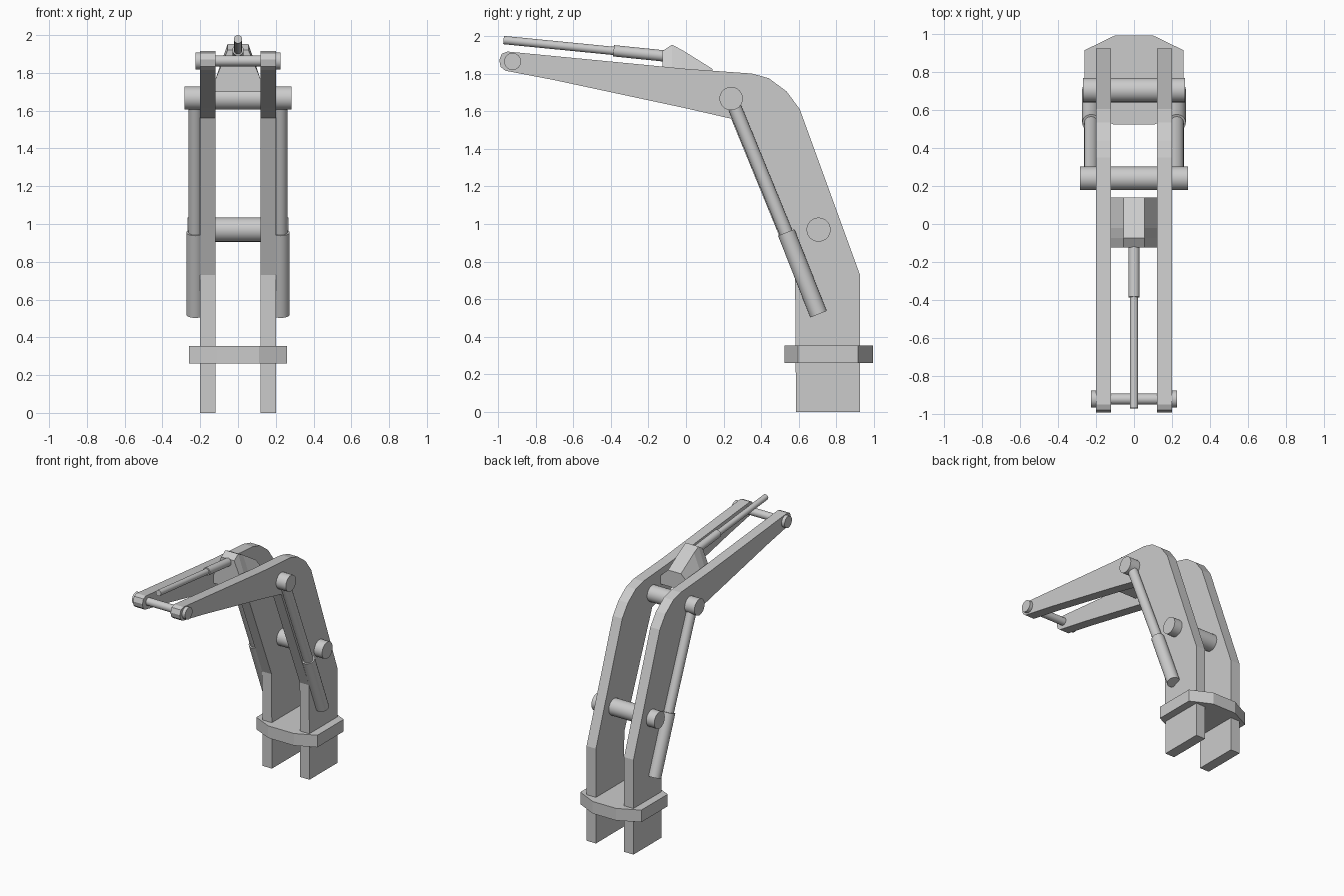
import bpy, bmesh
from mathutils import Vector

if "Cube" in bpy.data.objects:
    bpy.data.objects.remove(bpy.data.objects["Cube"])


def make_object(name, bm, mirror=False, smooth=False):
    bmesh.ops.recalc_face_normals(bm, faces=bm.faces)
    mesh = bpy.data.meshes.new(name)
    bm.to_mesh(mesh)
    bm.free()
    ob = bpy.data.objects.new(name, mesh)
    bpy.context.collection.objects.link(ob)
    if mirror:
        ob.modifiers.new("Mirror", 'MIRROR').use_mirror_merge = False
    if smooth:
        bpy.ops.object.select_all(action='DESELECT')
        ob.select_set(True)
        bpy.context.view_layer.objects.active = ob
        bpy.ops.object.shade_smooth_by_angle()
    return ob


def extrude_profile(name, points, offset, mirror=False):
    """Turn a closed outline into a slab."""
    bm = bmesh.new()
    face = bm.faces.new([bm.verts.new(p) for p in points])
    ext = bmesh.ops.extrude_face_region(bm, geom=[face], use_keep_orig=True)
    verts = [v for v in ext["geom"] if isinstance(v, bmesh.types.BMVert)]
    bmesh.ops.translate(bm, verts=verts, vec=offset)
    return make_object(name, bm, mirror)


def rod(name, a, b, radius, mirror=False):
    """Cylinder between two points."""
    a, b = Vector(a), Vector(b)
    bm = bmesh.new()
    bmesh.ops.create_cone(bm, cap_ends=True, segments=32, radius1=radius,
                          radius2=radius, depth=(b - a).length)
    turn = (b - a).to_track_quat('Z', 'Y').to_matrix().to_4x4()
    turn.translation = (a + b) / 2
    bm.transform(turn)
    return make_object(name, bm, mirror, smooth=True)


# Pair of bent boom plates
boom = [(0.585, 0), (0.925, 0), (0.925, 0.73), (0.605, 1.61), (0.535, 1.705),
        (0.44, 1.775), (0.35, 1.80), (0.0, 1.825), (-0.95, 1.917),
        (-0.98, 1.905), (-0.993, 1.87), (-0.985, 1.835), (-0.96, 1.815),
        (-0.70, 1.765), (0.0, 1.615), (0.24, 1.56), (0.58, 0.73)]
extrude_profile("boom_plate", [(0.12, y, z) for y, z in boom],
                (0.08, 0, 0), mirror=True)

# Collar round the base of the boom
half = [(0.11, 0.525), (0.26, 0.595), (0.26, 0.915), (0.10, 0.993)]
outline = half + [(-x, y) for x, y in reversed(half)]
extrude_profile("base_collar", [(x, y, 0.262) for x, y in outline], (0, 0, 0.093))

# Cross pins
for name, y, z, w, r in [("elbow_pin", 0.24, 1.667, 0.283, 0.062),
                         ("lower_pin", 0.705, 0.97, 0.268, 0.064),
                         ("tip_pin", -0.922, 1.864, 0.21, 0.029)]:
    rod(name, (-w, y, z), (w, y, z), r)
rod("tip_pin_head", (0.195, -0.922, 1.864), (0.226, -0.922, 1.864), 0.045, True)

# Side hydraulic cylinders
rod("side_piston", (0.226, 0.24, 1.667), (0.226, 0.55, 0.91), 0.036, True)
rod("side_barrel", (0.226, 0.533, 0.955), (0.226, 0.705, 0.52), 0.047, True)

# Tapered block holding the top cylinder, lofted along y
bm = bmesh.new()
rings = []
for y, top in [(-0.125, 1.92), (-0.075, 1.953), (-0.02, 1.925), (0.14, 1.825)]:
    section = [(-0.12, 1.70), (0.12, 1.70), (0.12, 1.765), (0.055, top),
               (-0.055, top), (-0.12, 1.765)]
    rings.append([bm.verts.new((x, y, z)) for x, z in section])
for a, b in zip(rings, rings[1:]):
    for i in range(6):
        j = (i + 1) % 6
        bm.faces.new((a[i], a[j], b[j], b[i]))
bm.faces.new(rings[0])
bm.faces.new(rings[-1])
make_object("top_cylinder_mount", bm)

# Top hydraulic cylinder
rod("top_barrel", (0, -0.08, 1.89), (0, -0.385, 1.921), 0.03)
rod("top_piston", (0, -0.37, 1.919), (0, -0.97, 1.978), 0.022)
